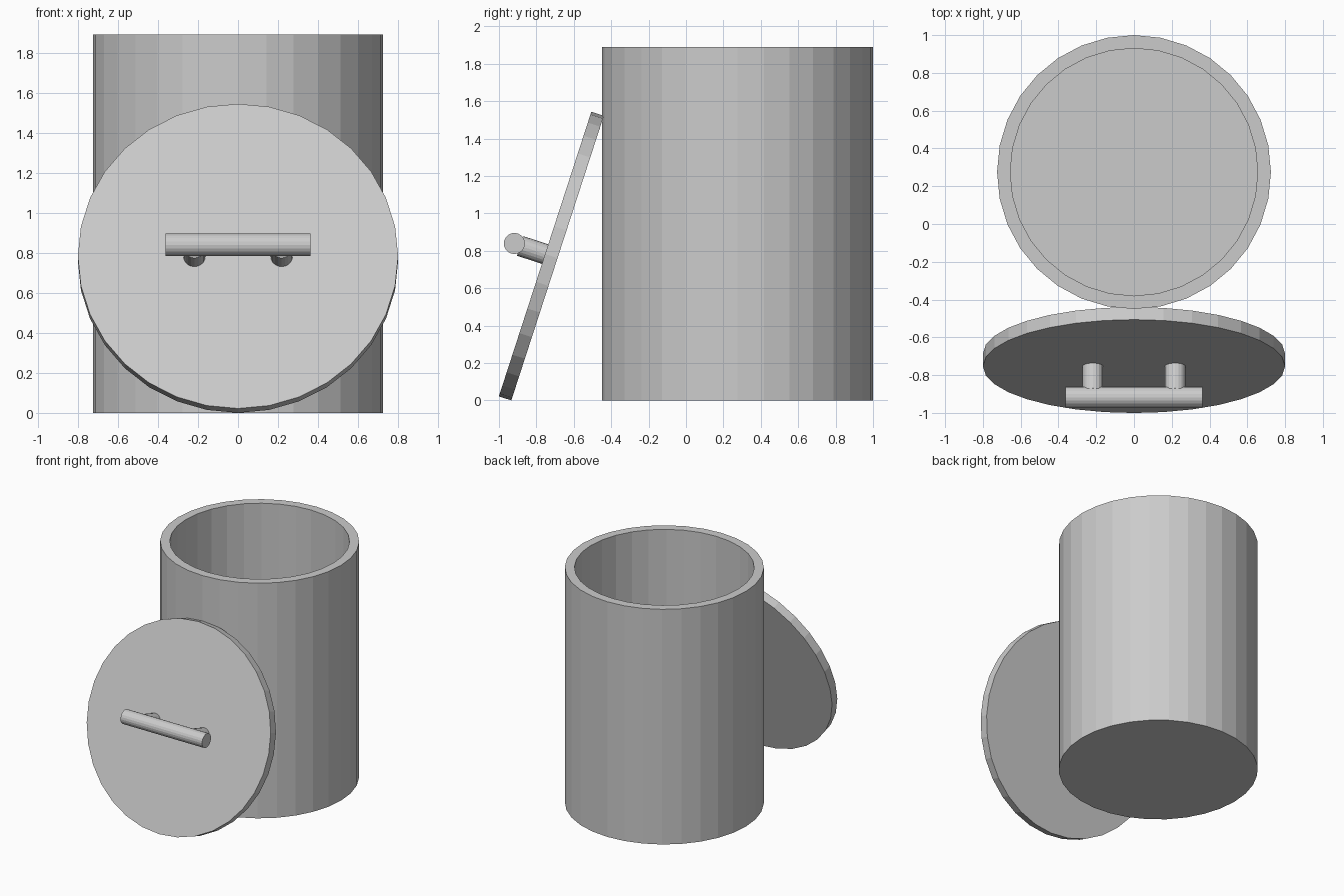
import bpy, bmesh
from math import radians, sin, cos, pi
from mathutils import Matrix

if "Cube" in bpy.data.objects:
    bpy.data.objects.remove(bpy.data.objects["Cube"])

TILT = radians(18)


def add_object(name, bm):
    bmesh.ops.recalc_face_normals(bm, faces=bm.faces)
    mesh = bpy.data.meshes.new(name)
    bm.to_mesh(mesh)
    bm.free()
    obj = bpy.data.objects.new(name, mesh)
    bpy.context.collection.objects.link(obj)
    return obj


def cylinder(name, radius, depth, sides, matrix):
    bm = bmesh.new()
    bmesh.ops.create_cone(bm, cap_ends=True, segments=sides, radius1=radius,
                          radius2=radius, depth=depth, matrix=matrix)
    return add_object(name, bm)


# Open container: outer wall, rim, inner wall and floor
R_OUT, R_IN, HEIGHT, FLOOR, SIDES = 0.725, 0.655, 1.89, 0.07, 32
bm = bmesh.new()
rings = []
for r, z in [(R_OUT, 0), (R_OUT, HEIGHT), (R_IN, HEIGHT), (R_IN, FLOOR)]:
    rings.append([bm.verts.new((r * cos(2 * pi * i / SIDES),
                                r * sin(2 * pi * i / SIDES) + 0.275, z))
                  for i in range(SIDES)])
for a, b in zip(rings, rings[1:]):
    for i in range(SIDES):
        j = (i + 1) % SIDES
        bm.faces.new((a[i], a[j], b[j], b[i]))
bm.faces.new(rings[0])
bm.faces.new(rings[-1])
add_object("container", bm)

# Lid frame: local +z is the outward face, leaning against the container
lid_frame = (Matrix.Translation((0, -0.72, 0.772))
             @ Matrix.Rotation(pi / 2 - TILT, 4, 'X'))
cylinder("lid", 0.8, 0.07, 32, lid_frame)

# Handle posts
for side, x in (("left", -0.218), ("right", 0.218)):
    cylinder("handle_post_" + side, 0.055, 0.14, 20,
             lid_frame @ Matrix.Translation((x, 0, 0.035 + 0.07)))

# Handle bar
cylinder("handle_bar", 0.0565, 0.725, 20,
         lid_frame @ Matrix.Translation((0, 0.003, 0.209))
         @ Matrix.Rotation(pi / 2, 4, 'Y'))
